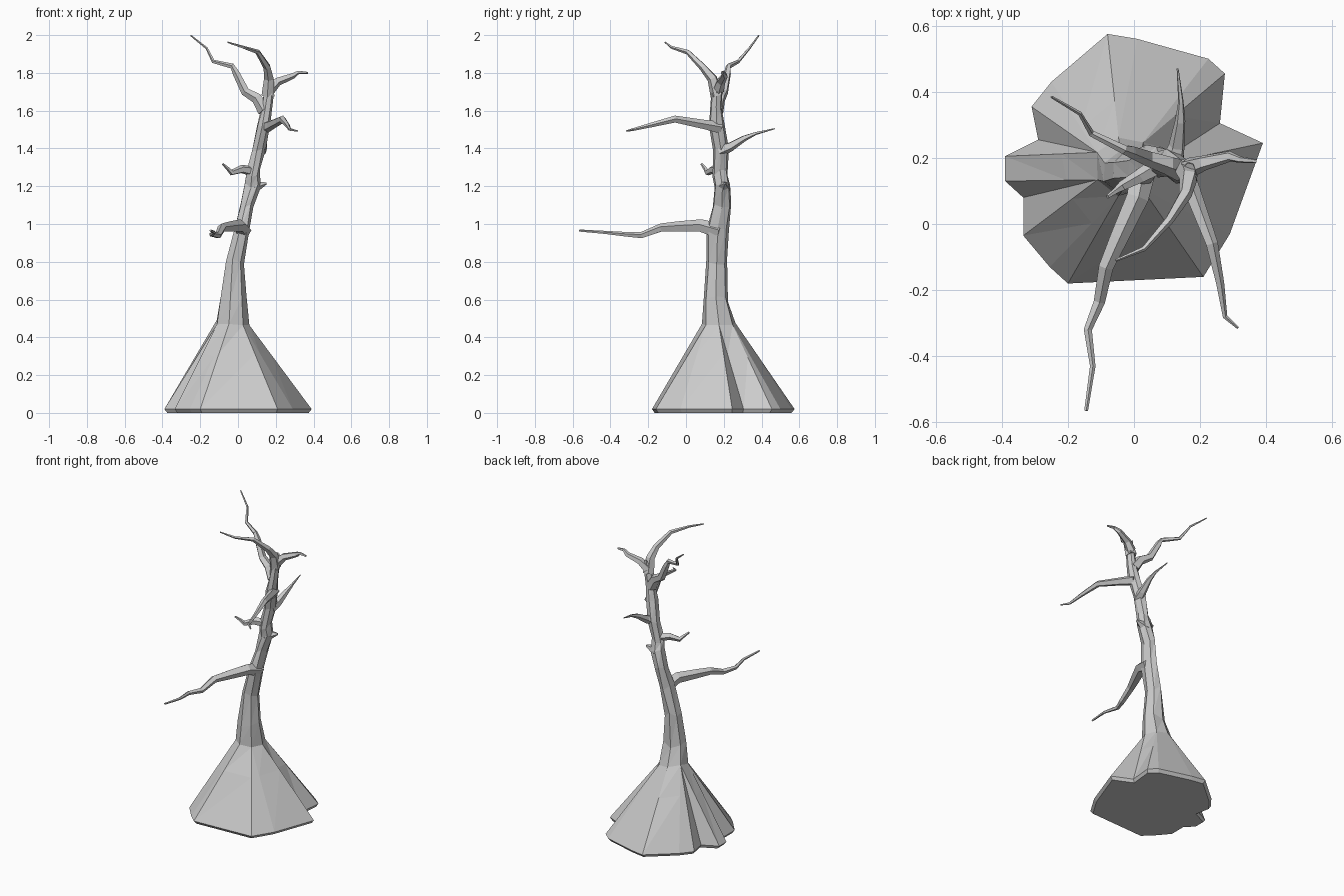
import bpy, bmesh, math, random
from mathutils import Vector

random.seed(4)
SIDES = 7


def finish(bm, name):
    bmesh.ops.recalc_face_normals(bm, faces=bm.faces)
    mesh = bpy.data.meshes.new(name)
    bm.to_mesh(mesh)
    bm.free()
    obj = bpy.data.objects.new(name, mesh)
    bpy.context.collection.objects.link(obj)
    return obj


def bridge(bm, a, b):
    """Join two equal rings; repeated vertices collapse to triangles."""
    n = len(a)
    for i in range(n):
        j = (i + 1) % n
        face = list(dict.fromkeys([a[i], a[j], b[j], b[i]]))
        if len(face) == 4:
            bm.faces.new((face[0], face[1], face[2]))
            bm.faces.new((face[0], face[2], face[3]))
        elif len(face) == 3:
            bm.faces.new(face)


def branch(name, path, r0, r1, sides=5):
    """Tapered faceted tube along a crooked path of points."""
    pts = [Vector(p) for p in path]
    bm = bmesh.new()
    rings = []
    ref = None
    for i, p in enumerate(pts):
        t = (pts[min(i + 1, len(pts) - 1)] - pts[max(i - 1, 0)]).normalized()
        if ref is None:
            ref = t.orthogonal()
        u = (ref - t * ref.dot(t)).normalized()
        v = t.cross(u)
        ref = u
        k = i / (len(pts) - 1)
        r = r1 + (r0 - r1) * (1 - k) ** 1.3
        rings.append([bm.verts.new(p + r * (u * math.cos(a) + v * math.sin(a)))
                      for a in (math.tau * s / sides for s in range(sides))])
    for a, b in zip(rings, rings[1:]):
        bridge(bm, a, b)
    bm.faces.new(rings[0])
    bm.faces.new(rings[-1])
    return finish(bm, name)


# Trunk with flared root skirt
outline = [(0.39, 0.245), (0.26, 0.305), (0.275, 0.455), (0.225, 0.50),
           (0.01, 0.56), (-0.08, 0.575), (-0.25, 0.43), (-0.31, 0.355),
           (-0.29, 0.255), (-0.39, 0.205), (-0.39, 0.13), (-0.335, 0.08),
           (-0.335, -0.035), (-0.255, -0.13), (-0.2, -0.18), (0.21, -0.16),
           (0.29, -0.03)]
# z, x min, x max, y min, y max
sections = [(0.48, -0.115, 0.06, 0.085, 0.265), (0.60, -0.095, 0.045, 0.095, 0.22),
            (0.80, -0.065, 0.03, 0.11, 0.215), (0.98, -0.02, 0.06, 0.11, 0.225),
            (1.10, 0.01, 0.08, 0.14, 0.24), (1.20, 0.035, 0.12, 0.15, 0.235),
            (1.27, 0.045, 0.115, 0.14, 0.22), (1.40, 0.07, 0.145, 0.145, 0.225),
            (1.52, 0.10, 0.172, 0.12, 0.205), (1.62, 0.125, 0.18, 0.13, 0.19),
            (1.70, 0.14, 0.19, 0.135, 0.19), (1.76, 0.15, 0.185, 0.14, 0.185)]
bm = bmesh.new()
rings = []
for z, x0, x1, y0, y1 in sections:
    ring = []
    for s in range(SIDES):
        a = math.tau * s / SIDES
        k = random.uniform(0.98, 1.08)
        ring.append(bm.verts.new(((x0 + x1) / 2 + k * (x1 - x0) / 2 * math.cos(a),
                                  (y0 + y1) / 2 + k * (y1 - y0) / 2 * math.sin(a),
                                  z + random.uniform(-0.02, 0.02))))
    rings.append(ring)
for a, b in zip(rings, rings[1:]):
    bridge(bm, a, b)
bm.faces.new(rings[-1])

cx, cy = -0.025, 0.175
top = [rings[0][round(math.atan2(y - cy, x - cx) / math.tau * SIDES) % SIDES]
       for x, y in outline]
sole = [bm.verts.new((x * 0.96, cy + (y - cy) * 0.96, 0)) for x, y in outline]
rim = [bm.verts.new((x, y, 0.02)) for x, y in outline]
mid = []
for (x, y), t in zip(outline, top):
    k = random.uniform(0.61, 0.67)
    mid.append(bm.verts.new(Vector((x, y, 0.02)).lerp(t.co, k)))
for a, b in ((sole, rim), (rim, mid), (mid, top)):
    bridge(bm, a, b)
bm.faces.new(sole)
finish(bm, "trunk_and_roots")

# Branches
branch("low_front_branch", [(0.03, 0.18, 0.96), (0.01, 0.08, 0.99), (-0.045, -0.04, 0.985),
       (-0.085, -0.13, 0.98), (-0.105, -0.235, 0.94), (-0.14, -0.32, 0.945),
       (-0.125, -0.43, 0.955), (-0.145, -0.565, 0.965)], 0.042, 0.006)
branch("crown_front_branch", [(0.16, 0.165, 1.68), (0.165, 0.14, 1.77), (0.155, 0.09, 1.83),
       (0.105, 0.01, 1.91), (0.03, -0.075, 1.935), (-0.055, -0.11, 1.962)], 0.036, 0.004)
branch("crown_back_branch", [(0.14, 0.165, 1.60), (0.10, 0.18, 1.665), (0.04, 0.20, 1.70),
       (-0.01, 0.22, 1.80), (-0.03, 0.225, 1.835), (-0.13, 0.275, 1.86),
       (-0.165, 0.335, 1.93), (-0.25, 0.385, 1.998)], 0.036, 0.004)
branch("crown_right_branch", [(0.165, 0.17, 1.71), (0.21, 0.185, 1.755), (0.29, 0.205, 1.785),
       (0.32, 0.195, 1.803), (0.37, 0.19, 1.80)], 0.032, 0.006)
branch("upper_front_branch", [(0.14, 0.18, 1.51), (0.175, 0.10, 1.525), (0.235, -0.06, 1.555),
       (0.26, -0.18, 1.525), (0.275, -0.28, 1.50), (0.315, -0.315, 1.492)], 0.034, 0.004)
branch("upper_back_branch", [(0.115, 0.18, 1.39), (0.13, 0.235, 1.41), (0.14, 0.31, 1.455),
       (0.142, 0.37, 1.48), (0.132, 0.47, 1.505)], 0.036, 0.003)
branch("left_twig", [(0.08, 0.18, 1.28), (0.02, 0.145, 1.29), (-0.035, 0.115, 1.272),
       (-0.055, 0.10, 1.295), (-0.08, 0.082, 1.318)], 0.03, 0.006)

# Broken branch stub
branch("knot_stub", [(0.08, 0.195, 1.20), (0.115, 0.2, 1.205), (0.15, 0.205, 1.215)],
       0.045, 0.006)
